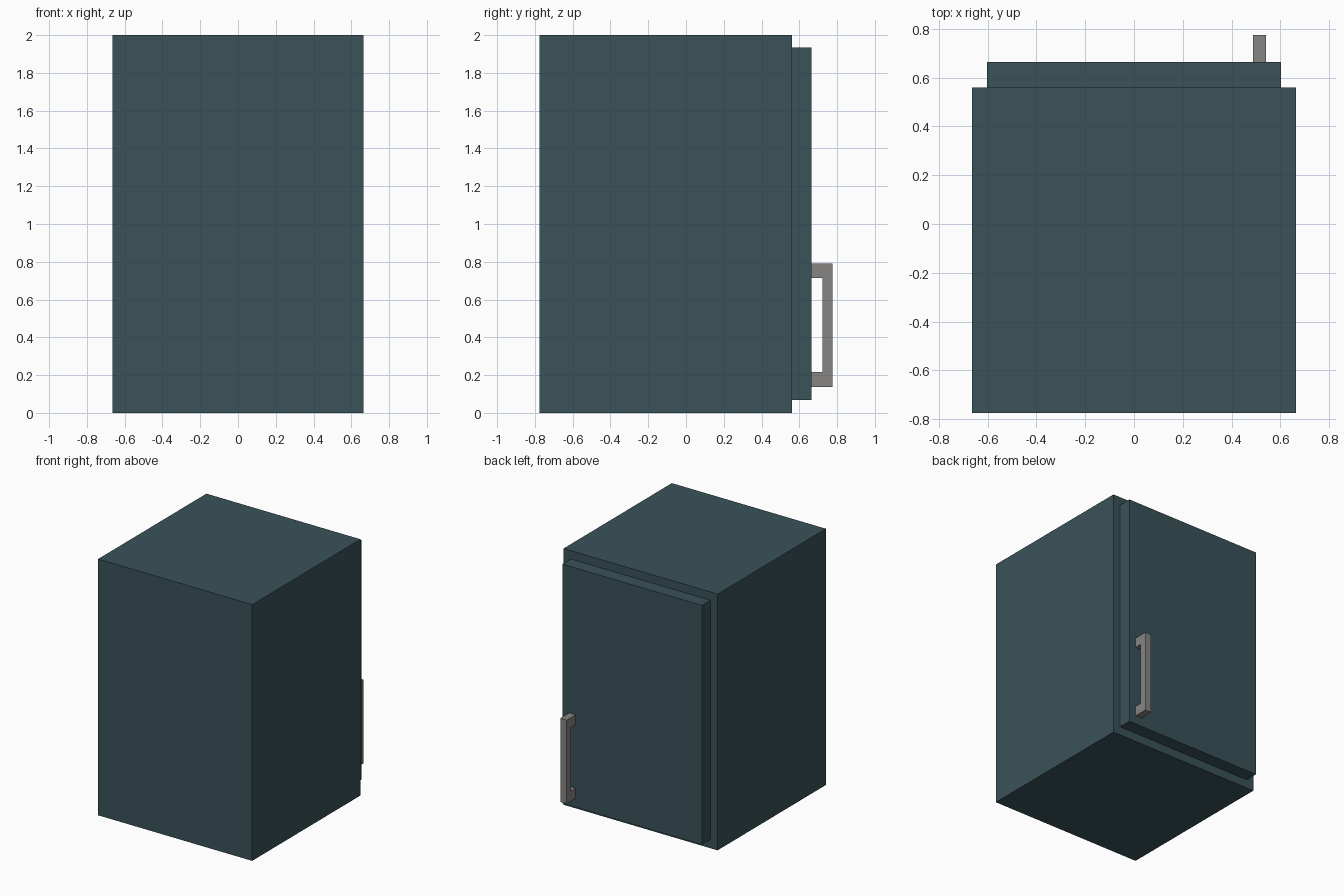
import bpy, bmesh

if "Cube" in bpy.data.objects:
    bpy.data.objects.remove(bpy.data.objects["Cube"])


def material(name, rgb):
    m = bpy.data.materials.new(name)
    m.diffuse_color = (*rgb, 1)
    m.use_nodes = True
    m.node_tree.nodes["Principled BSDF"].inputs["Base Color"].default_value = m.diffuse_color
    return m


teal = material("dark_teal", (0.042, 0.084, 0.100))
grey = material("handle_grey", (0.24, 0.235, 0.23))


def prism(name, profile, x0, x1, mat):
    """Extrude a (y, z) outline from x0 to x1."""
    bm = bmesh.new()
    face = bm.faces.new([bm.verts.new((x0, y, z)) for y, z in profile])
    ext = bmesh.ops.extrude_face_region(bm, geom=[face])
    verts = [g for g in ext["geom"] if isinstance(g, bmesh.types.BMVert)]
    bmesh.ops.translate(bm, verts=verts, vec=(x1 - x0, 0, 0))
    bmesh.ops.recalc_face_normals(bm, faces=bm.faces)
    mesh = bpy.data.meshes.new(name)
    bm.to_mesh(mesh)
    bm.free()
    mesh.materials.append(mat)
    obj = bpy.data.objects.new(name, mesh)
    bpy.context.collection.objects.link(obj)
    return obj


def rect(y0, y1, z0, z1):
    return [(y0, z0), (y1, z0), (y1, z1), (y0, z1)]


# Cabinet body and the raised door on its back side
prism("cabinet_body", rect(-0.775, 0.56, 0, 2), -0.665, 0.665, teal)
prism("door", rect(0.56, 0.665, 0.068, 1.935), -0.602, 0.602, teal)

# C-shaped pull handle near the lower edge of the door
prism("door_handle",
      [(0.665, 0.137), (0.775, 0.137), (0.775, 0.79), (0.665, 0.79),
       (0.665, 0.713), (0.722, 0.713), (0.722, 0.217), (0.665, 0.217)],
      0.487, 0.542, grey)
